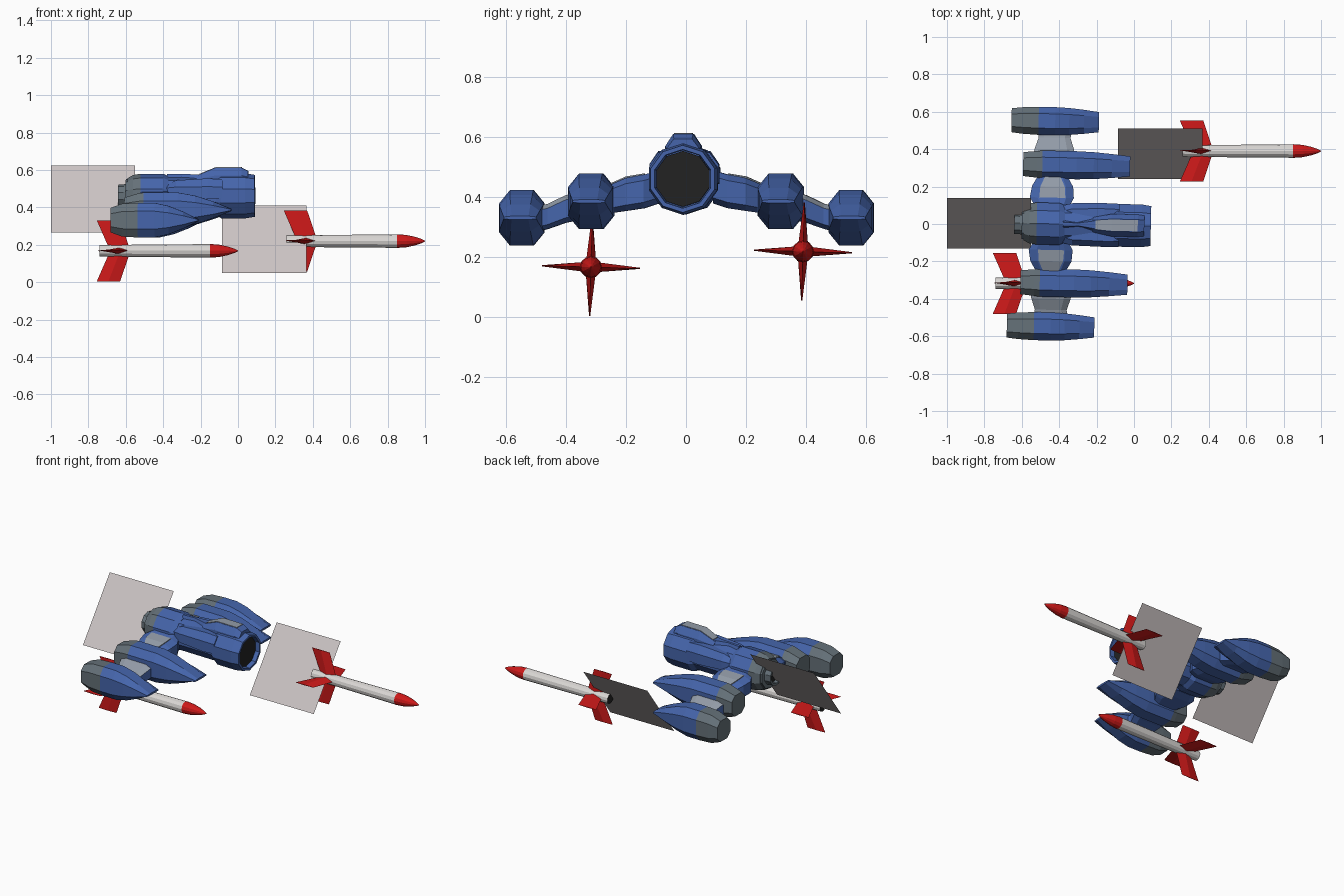
import bpy, bmesh, math
from mathutils import Vector, Matrix

if "Cube" in bpy.data.objects:
    bpy.data.objects.remove(bpy.data.objects["Cube"])


def material(name, rgb):
    m = bpy.data.materials.new(name)
    m.diffuse_color = (*rgb, 1)
    m.use_nodes = True
    m.node_tree.nodes["Principled BSDF"].inputs["Base Color"].default_value = m.diffuse_color
    return m


BLUE = material("hull blue", (0.06, 0.13, 0.41))
GREY = material("dark grey", (0.13, 0.165, 0.19))
PALE = material("pale grey", (0.29, 0.33, 0.39))
BLACK = material("intake black", (0.016, 0.016, 0.016))
RED = material("red", (0.62, 0.01, 0.01))
WHITE = material("off white", (0.70, 0.68, 0.66))
FLAME = material("exhaust panel grey", (0.60, 0.55, 0.55))

# the craft is yawed slightly, the missiles and panels are not
YAW = Matrix.Translation((0, -0.009, 0)) @ Matrix.Rotation(math.radians(-1.3), 4, 'Z')
NONE = Matrix.Identity(4)


def loft(name, rings, mats, rule=None, xf=YAW, caps=True):
    """Skin matching rings of points; rule(centre, normal) picks the material."""
    bm = bmesh.new()
    vs = [[bm.verts.new(p) for p in r] for r in rings]
    n = len(rings[0])
    for a, b in zip(vs, vs[1:]):
        for i in range(n):
            j = (i + 1) % n
            bm.faces.new((a[i], a[j], b[j], b[i]))
    if caps:
        bm.faces.new(vs[0][::-1])
        bm.faces.new(vs[-1])
    bmesh.ops.recalc_face_normals(bm, faces=bm.faces)
    bm.normal_update()
    if rule:
        for f in bm.faces:
            f.material_index = rule(f.calc_center_median(), f.normal)
    me = bpy.data.meshes.new(name)
    bm.to_mesh(me)
    bm.free()
    for m in mats:
        me.materials.append(m)
    me.transform(xf)
    ob = bpy.data.objects.new(name, me)
    bpy.context.collection.objects.link(ob)
    return ob


def circle(x, r, y=0, z=0, n=10, squash=1.0):
    return [Vector((x, y + r * math.sin(2 * math.pi * i / n),
                    z + squash * r * math.cos(2 * math.pi * i / n))) for i in range(n)]


def octagon(w, h, k=0.55):
    """Chamfered rectangle, half sizes w and h."""
    a, b = w * k, h * k
    return [(w, b), (a, h), (-a, h), (-w, b), (-w, -b), (-a, -h), (a, -h), (w, -b)]


# ---------- main hull ----------
HZ = 0.462


def hull(name, profile, mats, rule=None, caps=True):
    return loft(name, [circle(x, r, 0, HZ) for x, r in profile], mats, rule, caps=caps)


rear_grey = lambda c, n: 1 if c.x < -0.53 else 0
hull("rear_hull", [(-0.59, 0.095), (-0.56, 0.112), (-0.52, 0.118), (-0.40, 0.118), (-0.37, 0.105)],
     (BLUE, GREY), rear_grey)
hull("mid_hull", [(-0.38, 0.103), (-0.09, 0.103)], (BLUE,))
hull("front_hull", [(-0.12, 0.100), (-0.09, 0.120), (0.04, 0.120), (0.09, 0.112),
                    (0.09, 0.098), (0.02, 0.094)], (BLUE,))
hull("intake_disc", [(0.02, 0.093), (0.065, 0.093)], (BLACK,))
hull("rear_nozzle", [(-0.60, 0.09), (-0.585, 0.09)], (GREY,))
hull("exhaust_nozzle", [(-0.585, 0.07), (-0.61, 0.062), (-0.64, 0.062), (-0.64, 0.048), (-0.61, 0.044)], (GREY,))
hull("exhaust_disc", [(-0.62, 0.044), (-0.608, 0.044)], (BLACK,))


# ---------- canopy with window, and the spine behind it ----------
def ridge(x, w, z0, z1, top):
    return [Vector((x, s, z)) for s, z in
            ((-w, z0), (-w, (z0 + z1) / 2), (-w * top, z1), (w * top, z1), (w, (z0 + z1) / 2), (w, z0))]


loft("canopy", [ridge(-0.22, 0.04, 0.53, 0.57, 0.6), ridge(-0.12, 0.06, 0.53, 0.612, 0.55),
                ridge(0.02, 0.06, 0.53, 0.612, 0.55), ridge(0.055, 0.055, 0.53, 0.595, 0.55)], (BLUE,))


def plate(name, corners, mat, thick=0.006):
    lift = Vector((0, 0, thick))
    c = [Vector(p) for p in corners]
    loft(name, [[p - lift for p in c], [p + lift * 0.5 for p in c]], (mat,))


plate("canopy_window", [(-0.12, -0.03, 0.612), (0.02, -0.03, 0.612), (0.02, 0.03, 0.612), (-0.12, 0.03, 0.612)], PALE)
plate("canopy_rear_window", [(-0.205, -0.024, 0.577), (-0.12, -0.03, 0.612),
                             (-0.12, 0.03, 0.612), (-0.205, 0.024, 0.577)], PALE)
loft("spine", [ridge(-0.38, 0.02, 0.54, 0.578, 0.5), ridge(-0.30, 0.012, 0.53, 0.58, 0.6),
               ridge(-0.21, 0.035, 0.53, 0.575, 0.6)], (BLUE,))


# ---------- engine pods ----------
def pod(name, x0, length, y, z, grey_end):
    stations = [(0, 0.064, 0.066), (0.13, 0.071, 0.088), (grey_end, 0.075, 0.0925), (0.50, 0.075, 0.0925),
                (0.66, 0.072, 0.076), (0.83, 0.064, 0.045), (1.0, 0.054, 0.006)]
    rings = [[Vector((x0 + t * length, y + a, z + b)) for a, b in octagon(w, h, 0.52)]
             for t, w, h in stations]
    edge = x0 + grey_end * length
    loft(name, rings, (BLUE, GREY), lambda c, n: 1 if c.x < edge else 0)


for side, s in (("left", 1), ("right", -1)):
    pod(side + "_inner_pod", -0.600, 0.572, s * 0.316, 0.387, 0.18)
    pod(side + "_outer_pod", -0.6675, 0.4675, s * 0.549, 0.332, 0.31)

    # side panel along the waist of the hull
    def panel(x, h, d):
        return [Vector((x, s * yy, 0.50 + zz)) for yy, zz in
                ((0.07, -h), (0.095 + d, -h), (0.095 + d, h * 0.2), (0.065 + d, h), (0.04, h))]
    loft(side + "_waist_panel", [panel(-0.38, 0.02, 0.005), panel(-0.33, 0.045, 0.018),
                                 panel(-0.16, 0.055, 0.022), panel(-0.08, 0.05, 0.02)], (BLUE,))

    # shoulder joint between hull and inner pod
    def strut_ring(y, x0, x1, z, h):
        return [Vector(((x0 + x1) / 2 + a, s * y, z + b)) for a, b in octagon((x1 - x0) / 2, h, 0.65)]
    loft(side + "_shoulder", [strut_ring(0.09, -0.53, -0.35, 0.435, 0.055),
                              strut_ring(0.14, -0.56, -0.325, 0.420, 0.056),
                              strut_ring(0.20, -0.55, -0.33, 0.410, 0.055),
                              strut_ring(0.27, -0.51, -0.37, 0.390, 0.045)], (BLUE,))
    plate(side + "_shoulder_plate", [(-0.51, s * 0.14, 0.477), (-0.37, s * 0.14, 0.477),
                                     (-0.375, s * 0.20, 0.467), (-0.505, s * 0.20, 0.467)], PALE)
    plate(side + "_shoulder_plate_outer", [(-0.505, s * 0.20, 0.467), (-0.375, s * 0.20, 0.467),
                                           (-0.40, s * 0.255, 0.443), (-0.48, s * 0.255, 0.443)], PALE)

    # wing strut between the two pods, pale on top
    loft(side + "_wing_strut", [strut_ring(0.36, -0.55, -0.325, 0.370, 0.046),
                                strut_ring(0.40, -0.54, -0.330, 0.362, 0.046),
                                strut_ring(0.46, -0.52, -0.350, 0.337, 0.042),
                                strut_ring(0.51, -0.53, -0.340, 0.325, 0.042)],
         (BLUE, PALE), lambda c, n: 1 if n.z > 0.35 else 0)


# ---------- missiles ----------
def missile(name, tip, y, z):
    at = Matrix.Translation((tip, y, z)) @ Matrix.Rotation(math.radians(-1.5), 4, 'X')
    loft(name + "_body", [circle(-0.74, 0.030, n=12), circle(-0.64, 0.032, n=12), circle(-0.15, 0.036, n=12)],
         (WHITE, BLACK), lambda c, n: 1 if n.x < -0.9 else 0, at)
    loft(name + "_nose", [circle(-x, r, n=12) for x, r in
                          ((0.15, 0.0365), (0.10, 0.033), (0.05, 0.022), (0.018, 0.011), (0, 0.002))], (RED,), None, at)
    for i in range(4):
        # swept fin, a diamond section thinning to its tip
        def fin(h, back, front, t):
            mid = (back + front) / 2
            return [Vector((back, 0, h)), Vector((mid, t, h)), Vector((front, 0, h)), Vector((mid, -t, h))]
        loft(f"{name}_fin_{i + 1}", [fin(0.015, -0.69, -0.58, 0.017), fin(0.163, -0.755, -0.63, 0.002)],
             (RED,), None, at @ Matrix.Rotation(i * math.pi / 2, 4, 'X'))


missile("front_missile", 1.0, 0.39, 0.22)
missile("rear_missile", 0.0, -0.317, 0.168)


# ---------- flat exhaust panels, single tilted faces ----------
def exhaust_panel(name, x0, x1, y0, y1, z0, z1):
    me = bpy.data.meshes.new(name)
    me.from_pydata([(x0, y0, z0), (x1, y0, z0), (x1, y1, z1), (x0, y1, z1)], [], [(0, 1, 2, 3)])
    me.materials.append(FLAME)
    bpy.context.collection.objects.link(bpy.data.objects.new(name, me))


exhaust_panel("missile_exhaust_panel", -0.085, 0.365, 0.24, 0.51, 0.05, 0.41)
exhaust_panel("craft_exhaust_panel", -1.0, -0.55, -0.13, 0.14, 0.265, 0.625)
